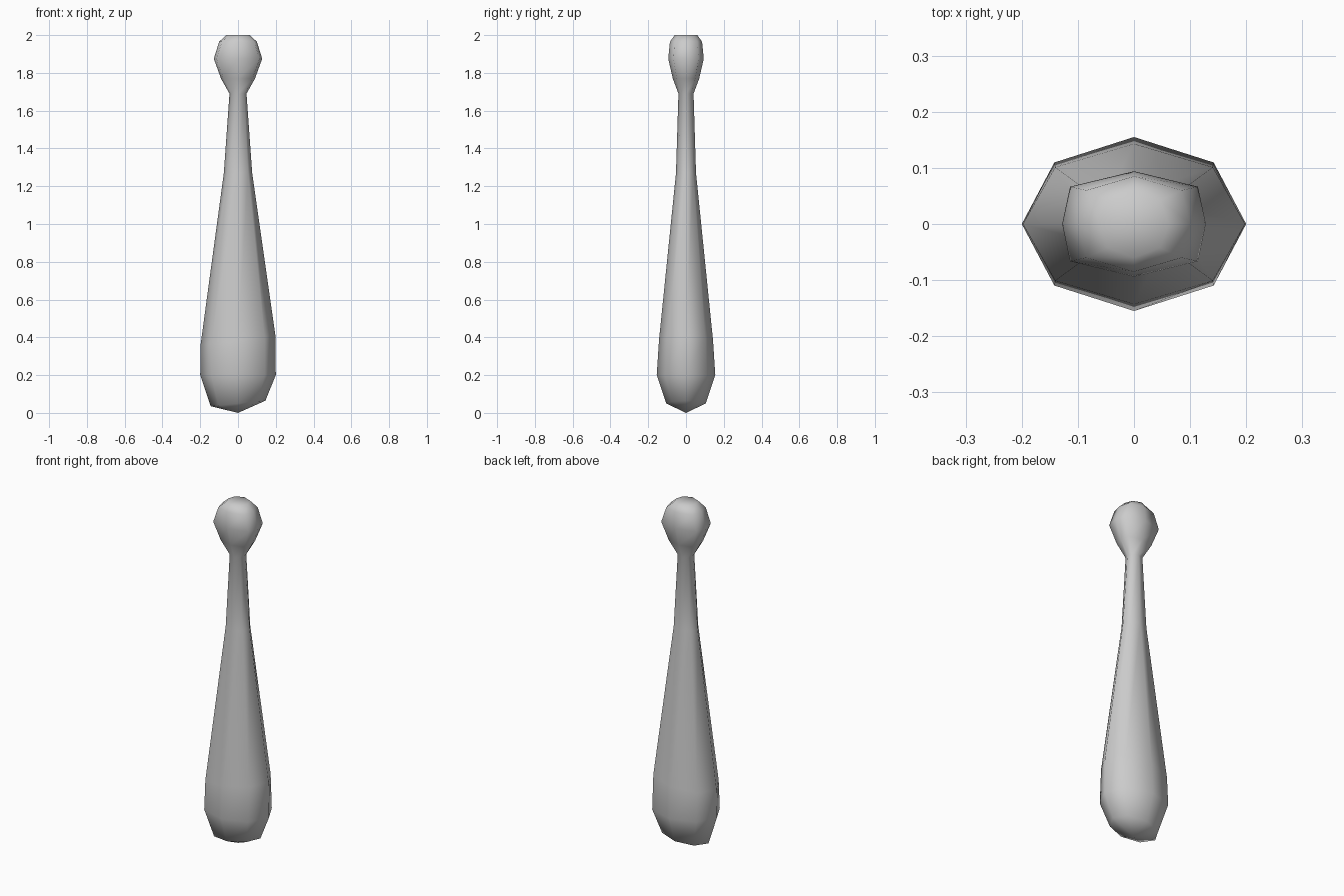
import bpy, bmesh, math

cube = bpy.data.objects.get("Cube")
if cube:
    bpy.data.objects.remove(cube, do_unlink=True)

grey = bpy.data.materials.new("pale_grey")
grey.use_nodes = True
colour = (0.6, 0.6, 0.6, 1)
grey.diffuse_color = colour
grey.node_tree.nodes["Principled BSDF"].inputs["Base Color"].default_value = colour

SIDES = 8
# Rings from base to knob: height, half width, half depth, tilt along x, diagonal width factor
RINGS = [
    (0.05, 0.145, 0.105, 0.10, 0.71),
    (0.20, 0.20, 0.155, 0.0, 0.71),
    (0.385, 0.198, 0.143, 0.12, 0.71),
    (1.27, 0.075, 0.053, 0.0, 0.71),
    (1.69, 0.045, 0.04, 0.0, 0.75),
    (1.77, 0.09, 0.07, 0.0, 0.85),
    (1.875, 0.128, 0.094, 0.0, 0.89),
    (1.965, 0.10, 0.085, 0.0, 0.85),
    (2.0, 0.062, 0.06, 0.0, 0.75),
]


def add_ring(bm, z, rx, ry, tilt, diagonal):
    ring = []
    for i in range(SIDES):
        a = math.tau * i / SIDES
        x, y = rx * math.cos(a), ry * math.sin(a)
        if i % 2:
            x = math.copysign(rx * diagonal, x)
        ring.append(bm.verts.new((x, y, z + tilt * x)))
    return ring


def fan(bm, ring, z):
    tip = bm.verts.new((0, 0, z))
    for i in range(SIDES):
        bm.faces.new((ring[i], ring[(i + 1) % SIDES], tip))


# Club body: lofted rings with closed ends
bm = bmesh.new()
rings = [add_ring(bm, *r) for r in RINGS]
for low, high in zip(rings, rings[1:]):
    for i in range(SIDES):
        j = (i + 1) % SIDES
        bm.faces.new((low[i], low[j], high[j], high[i]))
fan(bm, rings[0], 0.0)
fan(bm, rings[-1], 2.0)
bmesh.ops.recalc_face_normals(bm, faces=bm.faces)
for face in bm.faces:
    face.smooth = True

mesh = bpy.data.meshes.new("club")
bm.to_mesh(mesh)
bm.free()
mesh.materials.append(grey)
club = bpy.data.objects.new("club", mesh)
bpy.context.collection.objects.link(club)
